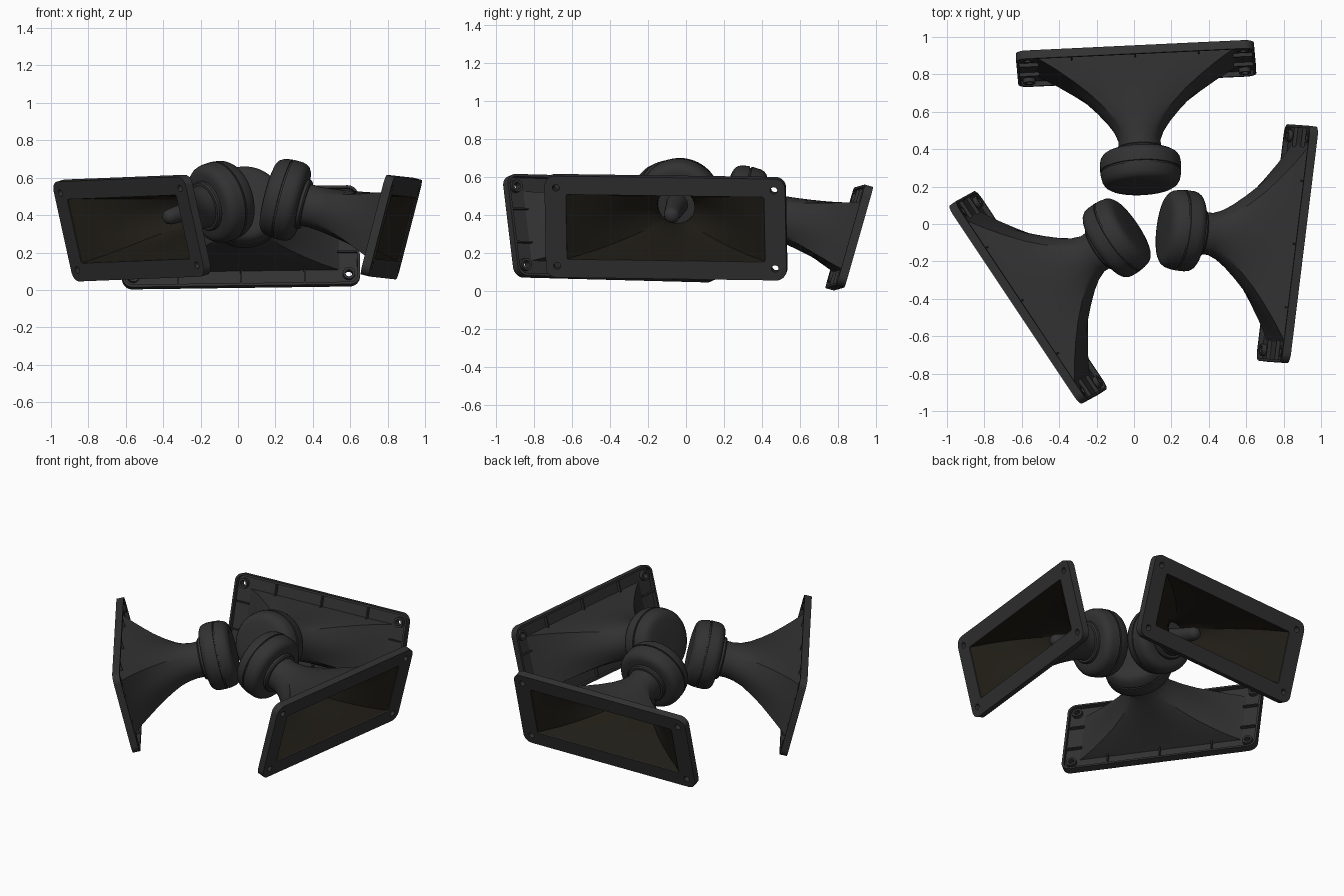
import bpy, bmesh
from math import sin, cos, pi, radians
from mathutils import Matrix, Vector

if "Cube" in bpy.data.objects:
    bpy.data.objects.remove(bpy.data.objects["Cube"])


def material(name, c):
    m = bpy.data.materials.new(name)
    m.diffuse_color = (*c, 1)
    m.use_nodes = True
    m.node_tree.nodes["Principled BSDF"].inputs["Base Color"].default_value = m.diffuse_color
    return m


BLACK = material("black_plastic", (0.032, 0.032, 0.032))
DARK = material("dark_throat", (0.014, 0.012, 0.008))
parts = []  # (name, mesh) in a local frame: x width, +y out of the mouth, z up


def finish(name, ob, mat):
    bpy.ops.object.select_all(action='DESELECT')
    ob.select_set(True)
    bpy.context.view_layer.objects.active = ob
    if ob.type == 'CURVE':
        bpy.ops.object.convert(target='MESH')
        ob = bpy.context.object
    bpy.ops.object.shade_smooth_by_angle(angle=radians(32))
    me = ob.data
    me.materials.clear()
    me.materials.append(mat)
    parts.append((name, me))
    bpy.data.objects.remove(ob)


def add(name, data):
    ob = bpy.data.objects.new(name, data)
    bpy.context.collection.objects.link(ob)
    return ob


def loft(name, rings, mat=BLACK, n=64, start=True, end=True, inward=False):
    """rings: (depth behind mouth, half width, half height, squareness)"""
    bm = bmesh.new()
    loops = []
    for s, w, h, t in rings:
        loop = []
        for i in range(n):
            c, d = cos(2 * pi * i / n), sin(2 * pi * i / n)
            k = 1 - t + t / max(abs(c), abs(d))
            loop.append(bm.verts.new((w * c * k, -s, h * d * k)))
        loops.append(loop)
    for a, b in zip(loops, loops[1:]):
        for i in range(n):
            j = (i + 1) % n
            bm.faces.new((a[i], a[j], b[j], b[i]))
    if start:
        bm.faces.new(loops[0])
    if end:
        bm.faces.new(loops[-1])
    bmesh.ops.recalc_face_normals(bm, faces=bm.faces)
    if inward:
        bmesh.ops.reverse_faces(bm, faces=bm.faces)
    me = bpy.data.meshes.new(name)
    bm.to_mesh(me)
    bm.free()
    finish(name, add(name, me), mat)


def circle(x, y, r, n=20):
    return [(x + r * cos(2 * pi * i / n), y + r * sin(2 * pi * i / n)) for i in range(n)]


def rounded(w, h, r, n=8):
    pts = []
    for q, (sx, sy) in enumerate([(1, 1), (-1, 1), (-1, -1), (1, -1)]):
        for i in range(n + 1):
            a = pi / 2 * (q + i / n)
            pts.append((sx * (w - r) + r * cos(a), sy * (h - r) + r * sin(a)))
    return pts


def slab(name, outlines, s0, s1):
    """flat outlines (nested ones become holes) extruded from depth s0 to s1"""
    cu = bpy.data.curves.new(name, 'CURVE')
    cu.dimensions = '2D'
    cu.fill_mode = 'BOTH'
    cu.extrude = (s1 - s0) / 2
    for pts in outlines:
        sp = cu.splines.new('POLY')
        sp.points.add(len(pts) - 1)
        for p, (x, y) in zip(sp.points, pts):
            p.co = (x, y, 0, 1)
        sp.use_cyclic_u = True
    finish(name, add(name, cu), BLACK)
    parts[-1][1].transform(Matrix.Translation((0, -(s0 + s1) / 2, 0)) @ Matrix.Rotation(pi / 2, 4, 'X'))


# mouth flange with opening and screw holes, rear rim and screw bosses
W, H = 0.637, 0.275
corners = [(x * 0.577, z * 0.212) for x in (-1, 1) for z in (-1, 1)]
slab("mouth_flange", [rounded(W, H, 0.055), rounded(0.525, 0.176, 0.012)]
     + [circle(x, z, 0.019) for x, z in corners], 0, 0.02)
slab("flange_rim", [rounded(W, H, 0.055), rounded(W - 0.014, H - 0.014, 0.042)], 0.018, 0.046)
slab("screw_bosses", [c for x, z in corners for c in (circle(x, z, 0.033), circle(x, z, 0.019))], 0.018, 0.044)

# stiffening ribs behind the flange
ribs = []
for sgn in (-1, 1):
    for x in (-0.34, 0, 0.34):
        ribs.append([(x - 0.004, sgn * 0.18), (x + 0.004, sgn * 0.18), (x + 0.004, sgn * 0.265), (x - 0.004, sgn * 0.265)])
    for z in (-0.09, 0.09):
        ribs.append([(sgn * 0.52, z - 0.004), (sgn * 0.625, z - 0.004), (sgn * 0.625, z + 0.004), (sgn * 0.52, z + 0.004)])
slab("flange_ribs", ribs, 0.018, 0.04)

# flared horn, outside and inside skins
flare = [(0.53, 0.115, 0.115, 0), (0.45, 0.113, 0.113, 0), (0.40, 0.133, 0.117, 0.08), (0.345, 0.17, 0.124, 0.22),
         (0.28, 0.225, 0.134, 0.42), (0.21, 0.29, 0.146, 0.64), (0.15, 0.353, 0.158, 0.82),
         (0.085, 0.43, 0.172, 0.95), (0.04, 0.493, 0.182, 1), (0.015, 0.537, 0.188, 1)]
loft("horn_flare", flare, start=False, end=False)
inner = [(s, w - 0.014, h - 0.014, t) for s, w, h, t in flare[:-1]] + [(0.006, 0.525, 0.176, 1)]
loft("horn_throat", inner, DARK, end=False, inward=True)


def turned(name, prof, n=64):
    loft(name, [(s, r, r, 0) for s, r in prof], n=n)


# compression driver with seam, neck collar, phase plug
turned("driver_body", [(0.712, 0.06), (0.711, 0.15), (0.705, 0.178), (0.693, 0.196), (0.675, 0.207), (0.645, 0.214),
                       (0.628, 0.216), (0.627, 0.209), (0.619, 0.209), (0.618, 0.217), (0.57, 0.216),
                       (0.55, 0.211), (0.534, 0.2), (0.524, 0.184), (0.52, 0.165), (0.52, 0.12)])
turned("neck_collar", [(0.525, 0.135), (0.505, 0.135), (0.497, 0.128), (0.495, 0.11)])
turned("phase_plug", [(0.53, 0.06), (0.42, 0.052), (0.32, 0.045), (0.275, 0.042), (0.255, 0.036), (0.243, 0.024), (0.238, 0.008)], 32)

# three horns placed around the middle: mouth centre, yaw, downward tilt, roll
horns = [("back", (0.01, 0.88, 0.275), 2.5, 16, -0.8),
         ("right", (0.842, -0.108, 0.33), -97.2, 14.5, -0.8),
         ("left", (-0.585, -0.405, 0.325), 124, 14, 1.3)]
for side, pos, yaw, tilt, roll in horns:
    mw = (Matrix.Translation(pos) @ Matrix.Rotation(radians(yaw), 4, 'Z')
          @ Matrix.Rotation(radians(-tilt), 4, 'X') @ Matrix.Rotation(radians(roll), 4, 'Y'))
    for name, me in parts:
        add(f"{side}_{name}", me).matrix_world = mw
